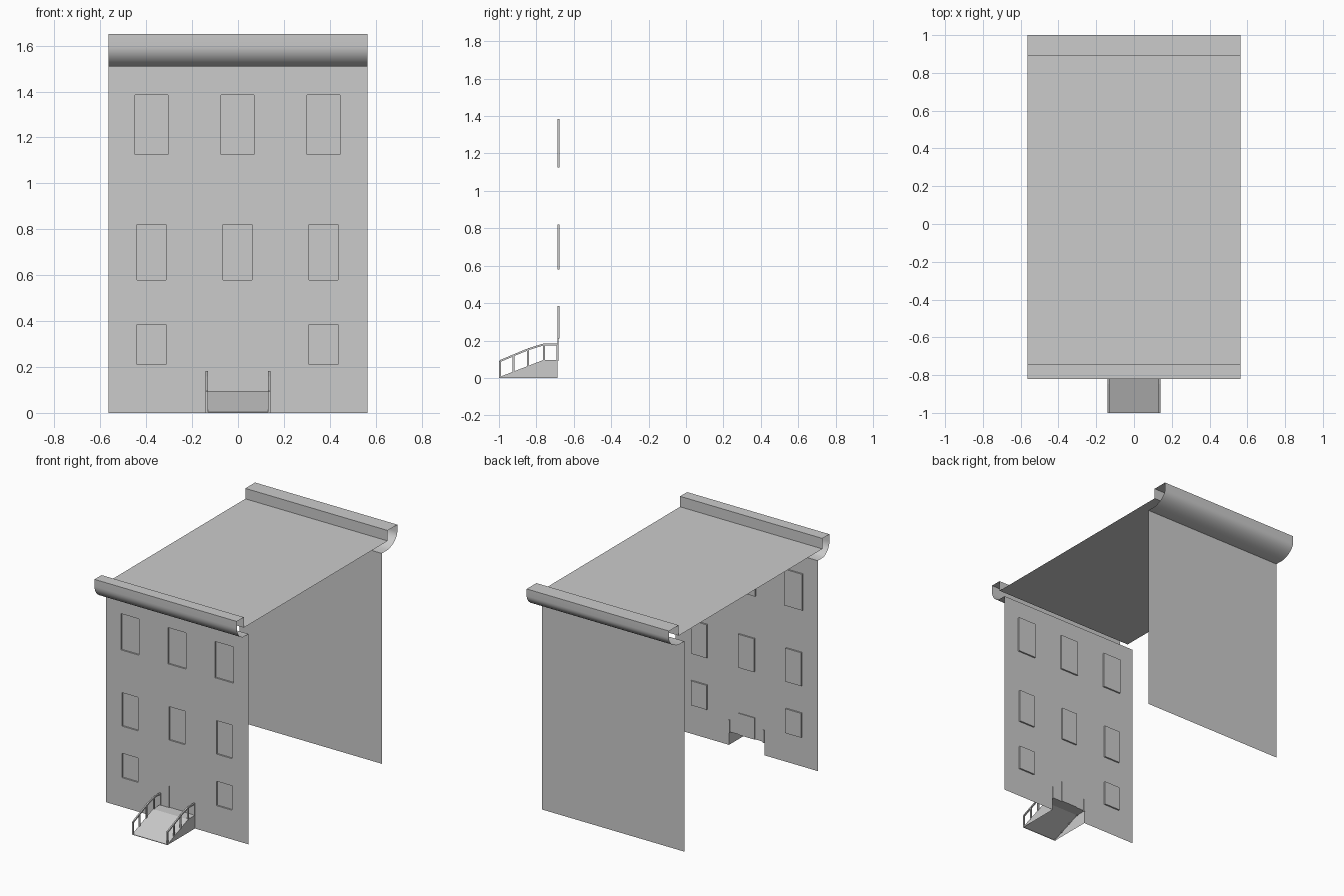
import bpy, bmesh, math
from mathutils import Vector

if "Cube" in bpy.data.objects:
    bpy.data.objects.remove(bpy.data.objects["Cube"])

W = 0.565            # half width of the building
YF, YB = -0.688, 0.825   # front and back wall planes
WALL_TOP, ROOF, TOP = 1.51, 1.575, 1.65
SX, LAND = 0.14, 0.095   # stoop half width and landing height


def make(name, faces):
    """Object from a list of faces given as corner points."""
    bm = bmesh.new()
    for f in faces:
        bm.faces.new([bm.verts.new(p) for p in f])
    bmesh.ops.remove_doubles(bm, verts=bm.verts, dist=1e-5)
    bmesh.ops.recalc_face_normals(bm, faces=bm.faces)
    me = bpy.data.meshes.new(name)
    bm.to_mesh(me)
    bm.free()
    ob = bpy.data.objects.new(name, me)
    bpy.context.collection.objects.link(ob)
    return ob


def sweep(profile, x0, x1):
    """Open sheet: (y, z) profile swept along x."""
    return [[(x0, *a), (x1, *a), (x1, *b), (x0, *b)]
            for a, b in zip(profile, profile[1:])]


def panel(x0, x1, z0, z1, y):
    return [(x0, y, z0), (x1, y, z0), (x1, y, z1), (x0, y, z1)]


def bar(a, b, x, t=0.005):
    """Square bar between two (y, z) points at a given x."""
    d = (Vector(b) - Vector(a)).normalized() * t
    n = Vector((-d.y, d.x))
    a, b = Vector(a), Vector(b)
    loop = [a + n, a - n, b - n, b + n]
    l = [(x - t, p.x, p.y) for p in loop]
    r = [(x + t, p.x, p.y) for p in loop]
    sides = [[l[i], l[(i + 1) % 4], r[(i + 1) % 4], r[i]] for i in range(4)]
    return [l, r] + sides


# Openings: x0, x1, z0, z1, recess depth
windows = [(c - hw, c + hw, z0, z1, 0.011)
           for cs, hw, z0, z1 in (((-0.377, -0.002, 0.373), 0.072, 1.125, 1.385),
                                  ((-0.377, -0.002, 0.373), 0.063, 0.58, 0.82),
                                  ((-0.377, 0.373), 0.063, 0.21, 0.385))
           for c in cs]
door = (-0.066, 0.062, LAND, 0.25, 0.006)
gap = (-SX, SX, 0, LAND, 0)
holes = windows + [door, gap]

# Front wall: grid of panels that leaves the openings free
xs = sorted({-W, W} | {h[i] for h in holes for i in (0, 1)})
zs = sorted({0, WALL_TOP} | {h[i] for h in holes for i in (2, 3)})
cells = []
for x0, x1 in zip(xs, xs[1:]):
    for z0, z1 in zip(zs, zs[1:]):
        cx, cz = (x0 + x1) / 2, (z0 + z1) / 2
        if not any(h[0] < cx < h[1] and h[2] < cz < h[3] for h in holes):
            cells.append(panel(x0, x1, z0, z1, YF))
make("front_wall", cells)

# Recessed windows and door: pane plus four reveals
for i, (x0, x1, z0, z1, d) in enumerate(windows + [door]):
    outer, inner = panel(x0, x1, z0, z1, YF), panel(x0, x1, z0, z1, YF + d)
    faces = [inner] + [[outer[k], outer[(k + 1) % 4], inner[(k + 1) % 4], inner[k]]
                       for k in range(4)]
    make("door" if i == len(windows) else f"window_{i + 1}", faces)

# Back wall and flat roof
make("back_wall", [panel(-W, W, 0, WALL_TOP, YB)])
make("roof", sweep([(-0.74, ROOF), (0.89, ROOF)], -W, W))


def cornice(name, wall, soffit, outer, inner):
    """Hollow cornice with soffit, rounded face and parapet top."""
    z_mid, n = 1.60, 8
    end = math.radians(68)
    curve = []
    for i in range(n + 1):
        a = end * (1 - i / n)
        curve.append((outer + (soffit - outer) * (1 - math.cos(a)) / (1 - math.cos(end)),
                      z_mid - (z_mid - WALL_TOP) * math.sin(a) / math.sin(end)))
    prof = [(wall, WALL_TOP)] + curve + [(outer, TOP), (inner, TOP), (inner, ROOF)]
    ob = make(name, sweep(prof, -W, W))
    bpy.ops.object.select_all(action='DESELECT')
    ob.select_set(True)
    bpy.context.view_layer.objects.active = ob
    bpy.ops.object.shade_smooth_by_angle(angle=math.radians(25))


cornice("front_cornice", YF, -0.752, -0.82, -0.74)
cornice("back_cornice", YB, 0.895, 1.0, 0.89)

# Entrance ramp: sloped top with landing and two sides, open below
ramp = [(-1.0, 0.004), (-0.765, LAND), (YF, LAND)]
faces = sweep([(-1.0, 0)] + ramp, -SX, SX)
for x in (-SX, SX):
    faces.append([(x, -1.0, 0)] + [(x, *p) for p in ramp] + [(x, YF, 0)])
make("entrance_ramp", faces)

# Railings on both sides: top rail and posts
rail = [(-0.995, 0.09), (-0.845, 0.153), (-0.765, 0.178), (YF, 0.178)]
posts = [(-0.995, 0.0, 0.09), (-0.922, 0.03, 0.12), (-0.845, 0.06, 0.153),
         (-0.76, 0.09, 0.178), (YF, 0.09, 0.182)]
for side, x in (("left", -SX + 0.004), ("right", SX - 0.004)):
    faces = []
    for a, b in zip(rail, rail[1:]):
        faces += bar(a, b, x)
    make(f"{side}_handrail", faces)
    for i, (y, z0, z1) in enumerate(posts):
        make(f"{side}_post_{i + 1}", bar((y, z0), (y, z1), x))
